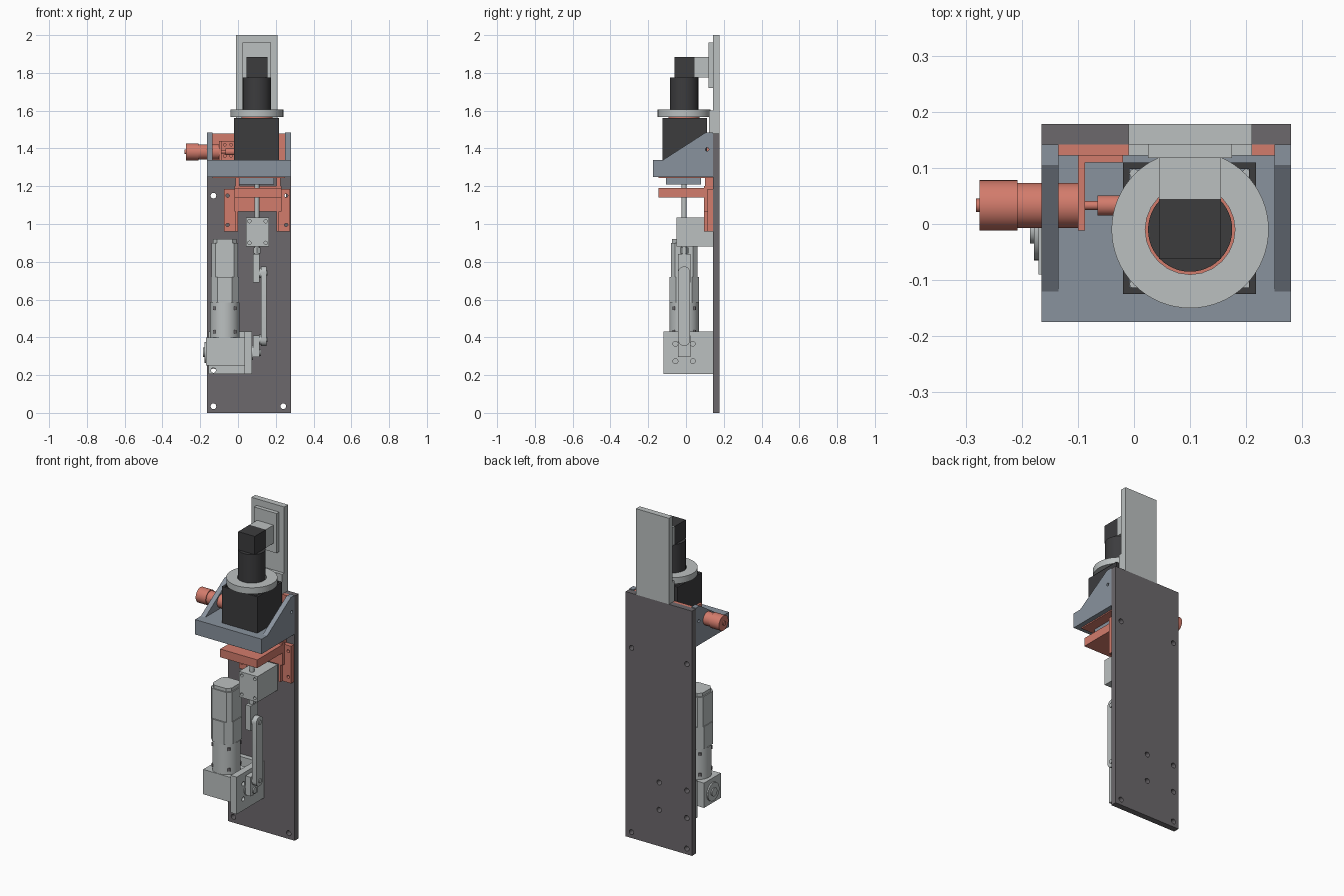
import bpy, bmesh, math
from mathutils import Matrix, Vector

if "Cube" in bpy.data.objects:
    bpy.data.objects.remove(bpy.data.objects["Cube"])


def material(name, rgb):
    m = bpy.data.materials.new(name)
    m.use_nodes = True
    m.diffuse_color = (*rgb, 1)
    m.node_tree.nodes["Principled BSDF"].inputs["Base Color"].default_value = (*rgb, 1)
    return m


plate_grey = material("plate grey", (0.15, 0.14, 0.15))
light_grey = material("light grey", (0.50, 0.53, 0.53))
coral = material("coral", (0.65, 0.20, 0.15))
slate = material("slate", (0.25, 0.29, 0.34))
black = material("charcoal", (0.045, 0.045, 0.048))
AXES = {"x": Vector((1, 0, 0)), "y": Vector((0, 1, 0)), "z": Vector((0, 0, 1))}


def finish(bm, name, mat, smooth=False):
    bmesh.ops.recalc_face_normals(bm, faces=bm.faces)
    me = bpy.data.meshes.new(name)
    bm.to_mesh(me)
    bm.free()
    me.materials.append(mat)
    ob = bpy.data.objects.new(name, me)
    bpy.context.collection.objects.link(ob)
    if smooth:
        bpy.ops.object.select_all(action="DESELECT")
        ob.select_set(True)
        bpy.context.view_layer.objects.active = ob
        bpy.ops.object.shade_smooth_by_angle(angle=math.radians(35))
    return ob


def box(name, mat, x, y, z, round_axis=None, radius=0, segments=1):
    """Box from x, y, z ranges, with optional rounded edges along one axis."""
    bm = bmesh.new()
    bmesh.ops.create_cube(bm, size=1)
    for v in bm.verts:
        v.co = [(r[0] + r[1]) / 2 + c * (r[1] - r[0]) for r, c in zip((x, y, z), v.co)]
    if round_axis:
        d = AXES[round_axis]
        edges = [e for e in bm.edges
                 if abs((e.verts[0].co - e.verts[1].co).normalized().dot(d)) > 0.9]
        bmesh.ops.bevel(bm, geom=edges, offset=radius, segments=segments,
                        profile=0.5, affect="EDGES")
    return finish(bm, name, mat, segments > 1)


def add_cyl(bm, axis, centre, r, length, sides=40):
    rot = AXES["z"].rotation_difference(AXES[axis]).to_matrix().to_4x4()
    bmesh.ops.create_cone(bm, cap_ends=True, segments=sides, radius1=r, radius2=r,
                          depth=length, matrix=Matrix.Translation(centre) @ rot)


def cyl(name, mat, axis, centre, r, span, sides=40):
    """Cylinder along an axis; span is its range on that axis."""
    c = Vector(centre)
    c["xyz".index(axis)] = sum(span) / 2
    bm = bmesh.new()
    add_cyl(bm, axis, c, r, span[1] - span[0], sides)
    return finish(bm, name, mat, True)


def drill(ob, axis, centres, r, length=0.1):
    """Cut round holes through a part."""
    bm = bmesh.new()
    for c in centres:
        add_cyl(bm, axis, c, r, length, 24)
    cutter = finish(bm, "hole_cutter", ob.data.materials[0])
    cutter.hide_render = True
    mod = ob.modifiers.new("holes", "BOOLEAN")
    mod.operation, mod.solver, mod.object = "DIFFERENCE", "EXACT", cutter
    bpy.context.view_layer.objects.active = ob
    bpy.ops.object.modifier_apply(modifier=mod.name)
    bpy.data.objects.remove(cutter)


def prism(name, mat, profile, x):
    """Extrude a (y, z) profile across a range of x."""
    bm = bmesh.new()
    f = bm.faces.new([bm.verts.new((x[0], y, z)) for y, z in profile])
    ext = bmesh.ops.extrude_face_region(bm, geom=[f])["geom"]
    bmesh.ops.translate(bm, vec=(x[1] - x[0], 0, 0),
                        verts=[g for g in ext if isinstance(g, bmesh.types.BMVert)])
    return finish(bm, name, mat)


BACK = 0.142   # front face of the back plate
CX, CY = 0.1, -0.01   # spindle axis

# Back plates
back = box("back_plate", plate_grey, (-0.165, 0.28), (BACK, 0.178), (0, 1.48))
drill(back, "y", [(x, 0.16, z) for x in (-0.13, 0.24) for z in (0.035, 1.15)]
      + [(x, 0.16, z) for x in (-0.13, 0.055) for z in (0.22, 0.385)], 0.015)
box("upper_plate", light_grey, (-0.01, 0.21), (BACK, 0.178), (1.48, 2))
box("upper_plate_foot", light_grey, (-0.01, 0.21), (0.122, BACK), (1.34, 1.6))
box("upper_pad", light_grey, (0.025, 0.175), (0.118, BACK), (1.72, 1.96))
box("connector_arm", light_grey, (0.045, 0.155), (0.045, 0.118), (1.775, 1.885))

# Spindle motor in its open housing
box("motor_cap", black, (0.045, 0.155), (-0.062, 0.045), (1.775, 1.885))
cyl("motor_body", black, "z", (CX, CY, 0), 0.075, (1.36, 1.775), 48)
ring = cyl("motor_flange", light_grey, "z", (CX, CY, 0), 0.14, (1.567, 1.605), 64)
drill(ring, "z", [(CX, CY, 1.586)], 0.08)
cyl("flange_seat", coral, "z", (CX, CY, 0), 0.082, (1.545, 1.572))
for n, sx in (("left", 0.205), ("right", -0.02)):
    box("housing_wall_" + n, black, (sx, sx + 0.012), (-0.125, 0.11), (1.34, 1.56))
for n, sy in (("front", -0.125), ("back", 0.098)):
    box("housing_wall_" + n, black, (-0.01, 0.207), (sy, sy + 0.012), (1.34, 1.56))
for sx in (0, 0.2):
    for sy in (-0.107, 0.09):
        cyl("housing_screw", light_grey, "z", (sx, sy, 0), 0.008, (1.34, 1.35), 16)

# Shelf bracket with sloping gussets
box("bracket_shelf", slate, (-0.165, 0.28), (-0.175, BACK), (1.25, 1.34))
slope = [(-0.12, 1.34), (0.105, 1.485), (BACK, 1.485), (BACK, 1.34)]
for n, sx in (("right", -0.165), ("left", 0.25)):
    g = prism("gusset_" + n, slate, slope, (sx, sx + 0.03))
    drill(g, "x", [(sx + 0.015, 0.112, 1.395)], 0.009)
box("bracket_back", coral, (-0.135, 0.25), (0.122, BACK), (1.34, 1.48))
box("shelf_underside", coral, (-0.135, 0.25), (-0.145, BACK), (1.243, 1.25))
box("shelf_flange", slate, (0.005, 0.19), (-0.105, 0.08), (1.21, 1.25))

# Side actuator and its angle mount
AY, AZ = 0.033, 1.382
cyl("actuator_cap", coral, "x", (0, AY, AZ), 0.045, (-0.275, -0.208))
cyl("actuator_body", coral, "x", (0, AY, AZ), 0.04, (-0.208, -0.1))
cyl("actuator_tip", coral, "x", (0, AY, AZ), 0.012, (-0.282, -0.275), 20)
cyl("actuator_rod", coral, "x", (0, AY, AZ), 0.008, (-0.1, -0.02), 20)
cyl("actuator_coupling", coral, "x", (0, AY, AZ), 0.018, (-0.065, -0.02), 24)
box("actuator_mount", coral, (-0.1, -0.087), (-0.012, 0.122), (1.34, 1.44))
foot = box("actuator_mount_foot", coral, (-0.087, -0.02), (0.11, 0.122), (1.34, 1.44))
drill(foot, "y", [(x, 0.116, z) for x in (-0.07, -0.037) for z in (1.36, 1.42)], 0.007)

# Lower sliding carriage
box("carriage_table", coral, (-0.018, 0.23), (-0.145, 0.115), (1.14, 1.19))
box("carriage_back", coral, (-0.018, 0.23), (0.095, 0.115), (1.065, 1.2))
for n, sx, lip in (("right", -0.075, -0.012), ("left", 0.205, 0.205)):
    p = box("carriage_rail_" + n, coral, (sx, sx + 0.07), (0.115, BACK), (0.96, 1.185))
    hx = sx + (0.02 if n == "right" else 0.05)
    drill(p, "y", [(hx, 0.128, z) for z in (0.995, 1.15)], 0.009)
    box("carriage_rib_" + n, coral, (lip, lip + 0.012), (0.095, 0.118), (0.96, 1.19))
    box("carriage_tab_" + n, coral, (lip, lip + 0.02), (0.1, BACK), (1.18, 1.25))

# Push rod and guide block
cyl("push_rod", light_grey, "z", (CX, CY, 0), 0.013, (0.83, 1.215), 24)
guide = box("guide_block", light_grey, (0.042, 0.165), (-0.05, BACK), (0.88, 1.035))
drill(guide, "y", [(x, -0.05, z) for x in (0.06, 0.147) for z in (0.9, 1.015)], 0.009, 0.04)
cyl("rod_nut", light_grey, "z", (CX, CY, 0), 0.022, (0.845, 0.875), 6)

# Crank linkage
box("rod_end", light_grey, (0.08, 0.115), (-0.043, 0.025), (0.69, 0.84))
box("link_bar", light_grey, (0.122, 0.152), (-0.042, 0.022), (0.355, 0.775), "x", 0.031, 8)
box("crank_arm", light_grey, (0.08, 0.115), (-0.043, 0.025), (0.295, 0.41))
for n, z in (("upper", 0.74), ("lower", 0.388)):
    cyl("link_boss_" + n, light_grey, "x", (0, CY, z), 0.027, (0.112, 0.124), 24)
    cyl("link_pin_" + n, light_grey, "x", (0, CY, z), 0.013, (0.11, 0.157), 20)
cyl("crank_shaft", light_grey, "x", (0, CY, 0.32), 0.018, (0.03, 0.122), 24)

# Gear motor bracket
side = box("gear_bracket_side", light_grey, (0.035, 0.075), (-0.12, BACK), (0.205, 0.43))
drill(side, "x", [(0.075, CY + dy, 0.32 + dz) for dy in (-0.046, 0.046)
                  for dz in (-0.046, 0.046)], 0.013, 0.04)
cyl("gear_bearing", light_grey, "x", (0, CY, 0.32), 0.04, (0.07, 0.08), 32)
flange = box("gear_bracket_back", light_grey, (-0.155, 0.036), (0.112, BACK), (0.205, 0.43))
drill(flange, "y", [(-0.13, 0.127, 0.225)], 0.013)

# Gear motor
gear = box("gearbox", light_grey, (-0.17, 0.035), (-0.09, 0.07), (0.25, 0.4))
for n, r, end in (("hub", 0.055, -0.178), ("shaft", 0.025, -0.185)):
    cyl("gearbox_" + n, light_grey, "x", (0, CY, 0.32), r, (end, -0.165), 32)
MX = -0.07
cyl("gear_motor_neck", light_grey, "z", (MX, CY, 0), 0.078, (0.4, 0.585), 48)
for z in (0.43, 0.555):
    for a in range(4):
        t = math.radians(45 + 90 * a)
        cyl("neck_screw", plate_grey, "z", (MX + 0.075 * math.cos(t), CY + 0.075 * math.sin(t), 0),
            0.009, (z - 0.009, z + 0.009), 12)
box("gear_motor_base", light_grey, (MX - 0.074, MX + 0.074), (CY - 0.078, CY + 0.078),
    (0.585, 0.72), "z", 0.035)
box("gear_motor_body", light_grey, (MX - 0.07, MX + 0.07), (CY - 0.07, CY + 0.07),
    (0.72, 0.9), "z", 0.022)
box("gear_motor_cap", light_grey, (MX - 0.063, MX + 0.063), (CY - 0.063, CY + 0.063),
    (0.9, 0.92), "z", 0.022)
